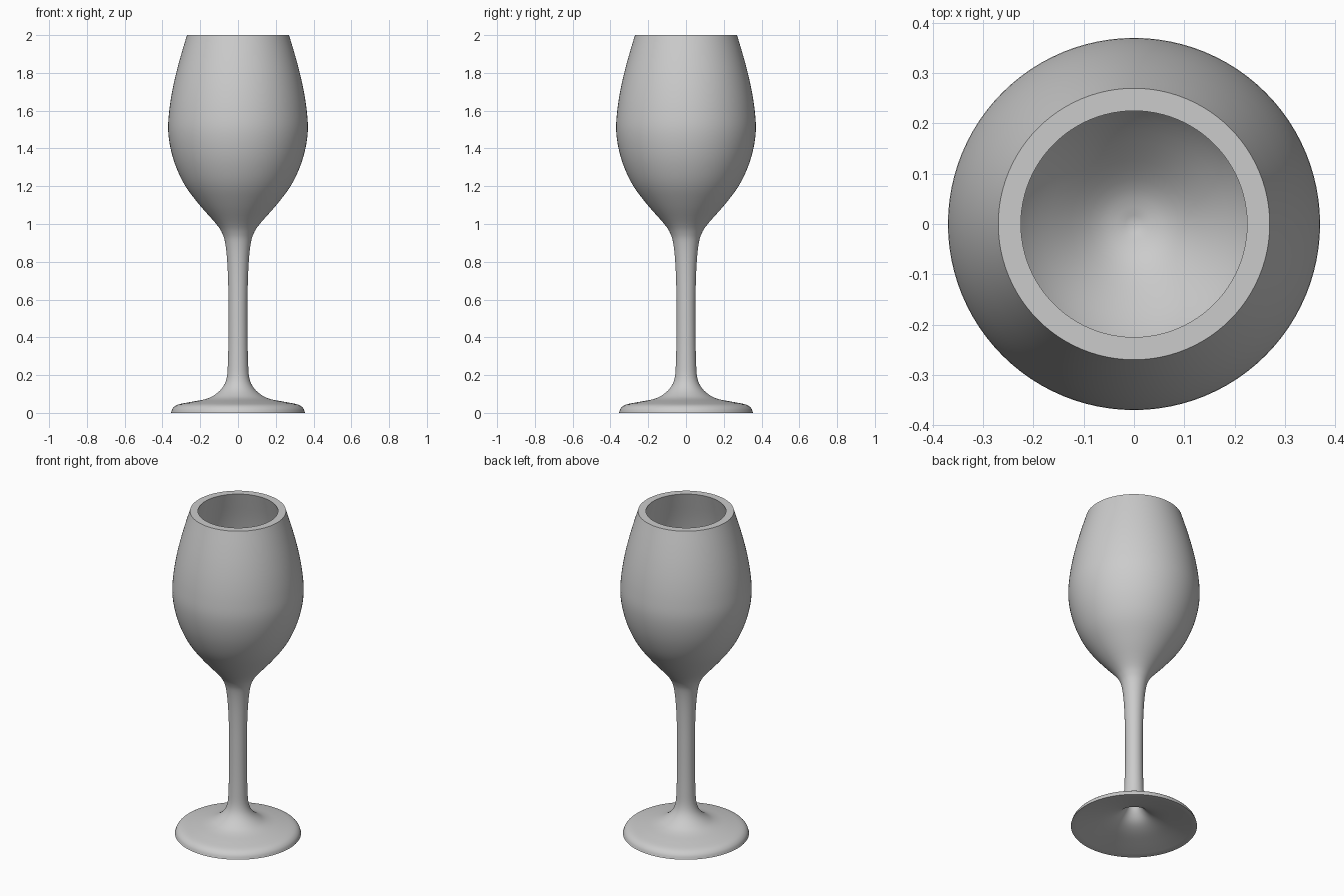
import bpy, bmesh, math
from mathutils import Vector

cube = bpy.data.objects.get("Cube")
if cube:
    bpy.data.objects.remove(cube, do_unlink=True)

SIDES = 96
STEPS = 4

grey = bpy.data.materials.new("plain grey")
grey.use_nodes = True
colour = (0.6, 0.6, 0.6, 1)
grey.diffuse_color = colour
grey.node_tree.nodes["Principled BSDF"].inputs["Base Color"].default_value = colour


def smooth_path(points):
    """Pass a smooth curve through (radius, height) points."""
    pts = [Vector(p) for p in points]
    pts = [2 * pts[0] - pts[1]] + pts + [2 * pts[-1] - pts[-2]]
    path = []
    for a, b, c, d in zip(pts, pts[1:], pts[2:], pts[3:]):
        for i in range(STEPS):
            t = i / STEPS
            path.append(0.5 * (2 * b + (c - a) * t + (2 * a - 5 * b + 4 * c - d) * t ** 2
                               + (3 * b - a - 3 * c + d) * t ** 3))
    return path + [pts[-2]]


# Hollow under the foot, from its peak out to the rim
hollow = smooth_path([(0, .18), (.025, .165), (.045, .12), (.085, .075),
                      (.15, .045), (.25, .02), (.345, 0)])

# Outside: foot, stem and bowl
outside = smooth_path([(.355, 0), (.345, .025), (.317, .044), (.25, .058), (.18, .071),
                       (.132, .09), (.085, .13), (.06, .185), (.053, .28), (.05, .45),
                       (.051, .65), (.057, .8), (.068, .9), (.083, .95), (.115, 1),
                       (.203, 1.1), (.278, 1.2), (.327, 1.3), (.357, 1.4), (.37, 1.5),
                       (.364, 1.6), (.349, 1.7), (.327, 1.8), (.3, 1.9), (.27, 2)])

# Inside of the bowl, from the lip down to the bottom
inside = smooth_path([(.225, 2), (.28, 1.8), (.317, 1.6), (.325, 1.5), (.313, 1.4),
                      (.281, 1.3), (.225, 1.2), (.145, 1.11), (.07, 1.045), (0, 1.02)])

# Turn the whole profile around the upright axis
bm = bmesh.new()
verts = [bm.verts.new((p.x, 0, p.y)) for p in hollow + outside + inside]
edges = [bm.edges.new(pair) for pair in zip(verts, verts[1:])]
bmesh.ops.spin(bm, geom=verts + edges, cent=(0, 0, 0), axis=(0, 0, 1),
               angle=math.tau, steps=SIDES, use_merge=True)
bmesh.ops.remove_doubles(bm, verts=bm.verts, dist=0.0005)
bmesh.ops.recalc_face_normals(bm, faces=bm.faces)
mesh = bpy.data.meshes.new("stemmed_glass")
bm.to_mesh(mesh)
bm.free()
mesh.materials.append(grey)

glass = bpy.data.objects.new("stemmed_glass", mesh)
bpy.context.collection.objects.link(glass)
bpy.ops.object.select_all(action='DESELECT')
glass.select_set(True)
bpy.context.view_layer.objects.active = glass
bpy.ops.object.shade_smooth_by_angle(angle=math.radians(35))
